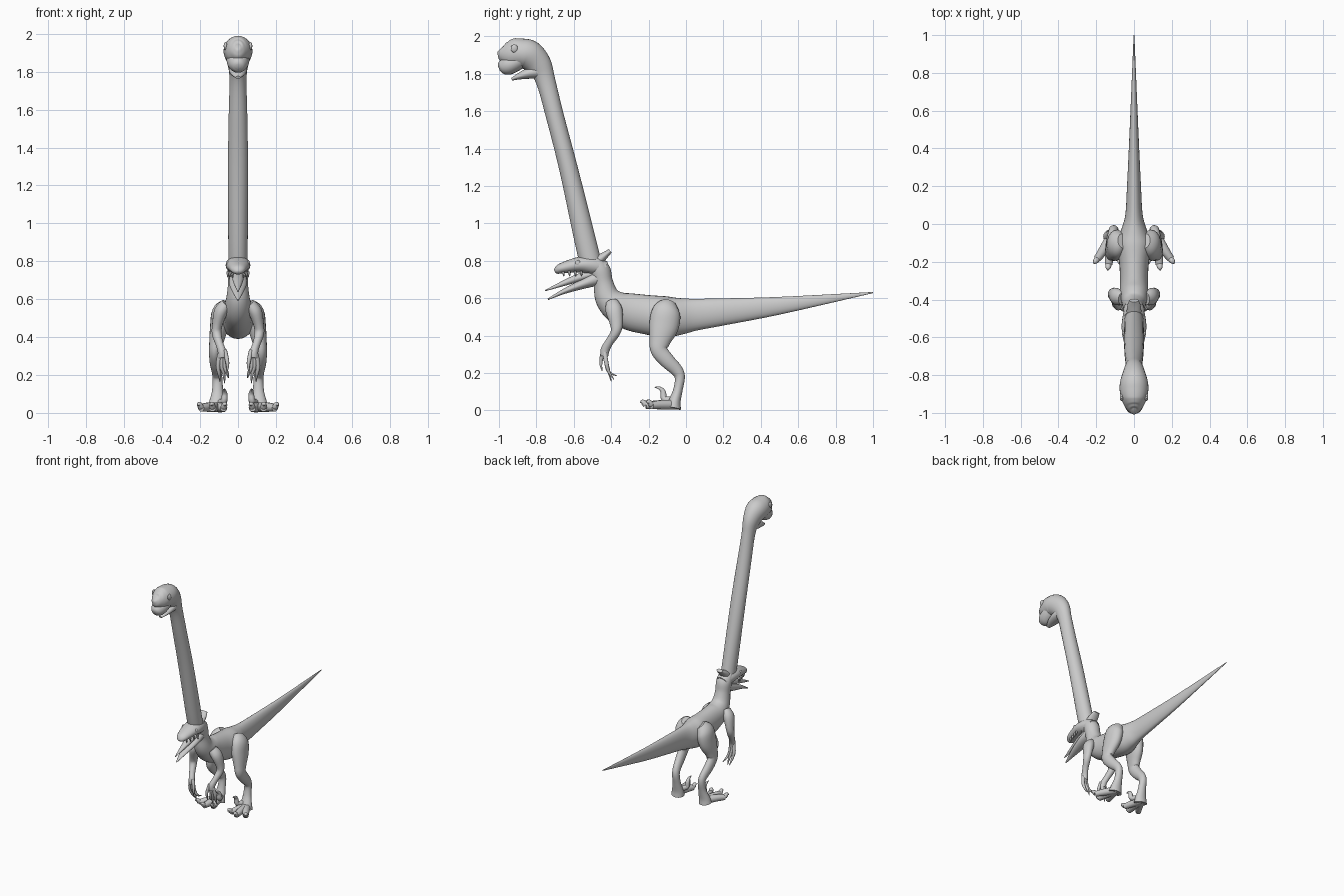
import bpy, bmesh, math
from mathutils import Vector


def spline(a, b, c, d, t):
    """Catmull-Rom blend of four values."""
    return 0.5 * (2 * b + (c - a) * t + (2 * a - 5 * b + 4 * c - d) * t * t
                  + (3 * b - a - 3 * c + d) * t ** 3)


def loft(name, pts, sides=20, steps=5, mirror=False):
    """Smooth tube; each point is (x, y, z, side radius, other radius)."""
    p = [pts[0]] + list(pts) + [pts[-1]]
    rows = []
    for i in range(1, len(p) - 2):
        for k in range(steps):
            rows.append([spline(*q, k / steps) for q in zip(*p[i - 1:i + 3])])
    rows.append(list(pts[-1]))
    bm = bmesh.new()
    for sx in ((1, -1) if mirror else (1,)):
        rings = []
        for i, r in enumerate(rows):
            lo, hi = rows[max(i - 1, 0)], rows[min(i + 1, len(rows) - 1)]
            t = (Vector(hi[:3]) - Vector(lo[:3])).normalized()
            ref = Vector((1, 0, 0))
            s = (ref - t * t.dot(ref)).normalized()
            n = t.cross(s)
            ring = []
            for j in range(sides):
                a = 2 * math.pi * j / sides
                v = (Vector(r[:3]) + s * max(r[3], .001) * math.cos(a)
                     + n * max(r[4], .001) * math.sin(a))
                ring.append(bm.verts.new((v.x * sx, v.y, max(v.z, 0))))
            rings.append(ring)
        for a, b in zip(rings, rings[1:]):
            for j in range(sides):
                k = (j + 1) % sides
                bm.faces.new((a[j], a[k], b[k], b[j]))
        bm.faces.new(rings[0])
        bm.faces.new(rings[-1])
    bmesh.ops.recalc_face_normals(bm, faces=bm.faces)
    return finish(name, bm)


def finish(name, bm):
    me = bpy.data.meshes.new(name)
    bm.to_mesh(me)
    bm.free()
    ob = bpy.data.objects.new(name, me)
    bpy.context.collection.objects.link(ob)
    bpy.context.view_layer.objects.active = ob
    ob.select_set(True)
    bpy.ops.object.shade_smooth_by_angle(angle=math.radians(50))
    ob.select_set(False)
    return ob


def mid(name, pts, **kw):
    """Loft lying on the middle plane, points are (y, z, rx, r)."""
    return loft(name, [(0, *q) for q in pts], **kw)


def digit(name, pts, r, tip=.002):
    """Tapering finger, toe or claw on both sides."""
    n = len(pts) - 1
    rad = [r + (tip - r) * (i / n) ** 2 for i in range(n + 1)]
    loft(name, [(*q, a, a) for q, a in zip(pts, rad)], sides=10, steps=4, mirror=True)


def eyes(name, x, y, z, r, flat):
    bm = bmesh.new()
    for s in (1, -1):
        new = bmesh.ops.create_uvsphere(bm, u_segments=16, v_segments=10, radius=r)["verts"]
        for v in new:
            v.co = Vector((v.co.x * flat + s * x, v.co.y + y, v.co.z * 1.15 + z))
    finish(name, bm)


# Body with tail and short lower neck
mid("body_and_tail", [
    (1.0, .63, .002, .003), (.5, .56, .023, .047), (.2, .527, .037, .072),
    (.05, .512, .046, .085), (-.03, .503, .068, .098), (-.11, .50, .092, .11),
    (-.21, .512, .078, .105), (-.3, .528, .074, .099), (-.37, .555, .074, .085),
    (-.42, .605, .062, .068), (-.442, .68, .053, .053), (-.46, .75, .056, .055),
    (-.49, .80, .05, .035)], sides=28)

# Lower head: skull, jaw, tongue, crest
mid("lower_skull", [(-.43, .755, .045, .04), (-.50, .775, .062, .05),
                    (-.57, .779, .064, .042), (-.66, .761, .045, .029),
                    (-.69, .748, .03, .02), (-.702, .742, .012, .008)])
mid("lower_head_jaw", [(-.45, .715, .045, .045), (-.54, .68, .047, .028),
                       (-.65, .637, .028, .014), (-.738, .594, .004, .004)])
mid("tongue", [(-.50, .73, .03, .022), (-.60, .70, .028, .02), (-.754, .64, .003, .003)])
mid("crest", [(-.47, .80, .04, .03), (-.43, .832, .035, .018), (-.405, .853, .025, .012)])
eyes("lower_head_eyes", .056, -.578, .787, .014, .6)
for i in range(4):
    y = -.56 - .032 * i
    x = .054 - .009 * i
    digit("tooth", [(x, y, .745), (x, y, .735), (x, y + .003, .715)], .008)

# Long neck rising into the upper head
mid("long_neck", [(-.495, .75, .05, .052), (-.525, .85, .051, .058),
                  (-.625, 1.28, .053, .05), (-.70, 1.57, .049, .048),
                  (-.75, 1.76, .045, .052), (-.785, 1.845, .056, .068),
                  (-.835, 1.897, .073, .08), (-.88, 1.91, .076, .078),
                  (-.93, 1.912, .066, .077), (-.965, 1.92, .048, .062),
                  (-.985, 1.93, .028, .04), (-.991, 1.935, .01, .015)], sides=28)
mid("upper_head_muzzle", [(-.87, 1.89, .06, .05), (-.92, 1.858, .06, .05),
                          (-.96, 1.842, .052, .05), (-.99, 1.832, .034, .033),
                          (-1.0, 1.828, .014, .014)])
mid("upper_head_jaw", [(-.77, 1.815, .045, .04), (-.83, 1.805, .048, .032),
                       (-.89, 1.787, .035, .018), (-.932, 1.77, .014, .007)])
eyes("upper_head_eyes", .066, -.918, 1.935, .019, .5)

# Arms and hands
loft("arm", [(.06, -.395, .575, .03, .035), (.09, -.385, .535, .036, .045),
             (.11, -.372, .46, .027, .034), (.112, -.378, .415, .025, .026),
             (.098, -.41, .365, .021, .022), (.085, -.432, .325, .022, .024),
             (.083, -.436, .29, .022, .02)], sides=16, mirror=True)
for x, y, z in ((.10, -.385, .165), (.075, -.40, .155), (.055, -.37, .185)):
    xs = .083 + (x - .075) * .5
    digit("finger", [(xs, -.435, .31), ((x + xs) / 2 + .008, -.425, .25),
                     (x, -.412, .205), (x - .005, y, z)], .013)
digit("thumb", [(.07, -.44, .33), (.058, -.452, .28), (.055, -.455, .245), (.06, -.448, .21)], .012)

# Legs
loft("leg", [(.06, -.09, .575, .03, .04), (.085, -.105, .53, .052, .075),
             (.10, -.118, .45, .048, .079), (.115, -.14, .37, .037, .056),
             (.122, -.143, .32, .031, .045), (.12, -.10, .265, .029, .04),
             (.112, -.05, .215, .026, .033), (.108, -.033, .175, .026, .027),
             (.108, -.043, .11, .030, .025), (.112, -.06, .05, .042, .032),
             (.115, -.068, .012, .048, .042)], sides=20, mirror=True)

# Toes with claws
for tx, ty in ((.195, -.185), (.135, -.215), (.075, -.19)):
    m = Vector((.115, -.07, 0)).lerp(Vector((tx, ty, 0)), .55)
    digit("toe", [(.113, -.05, .03), (m.x, m.y, .03), (tx, ty, .026)], .027, .020)
    d = Vector((tx - .115, ty + .07, 0)).normalized() * .018
    digit("toe_claw", [(tx, ty, .03), (tx + d.x, ty + d.y, .046),
                       (tx + d.x * 1.7, ty + d.y * 1.7, .04)], .017)
digit("sickle_claw", [(.095, -.07, .055), (.075, -.115, .06), (.07, -.122, .098),
                      (.072, -.14, .118), (.073, -.168, .124)], .019)
